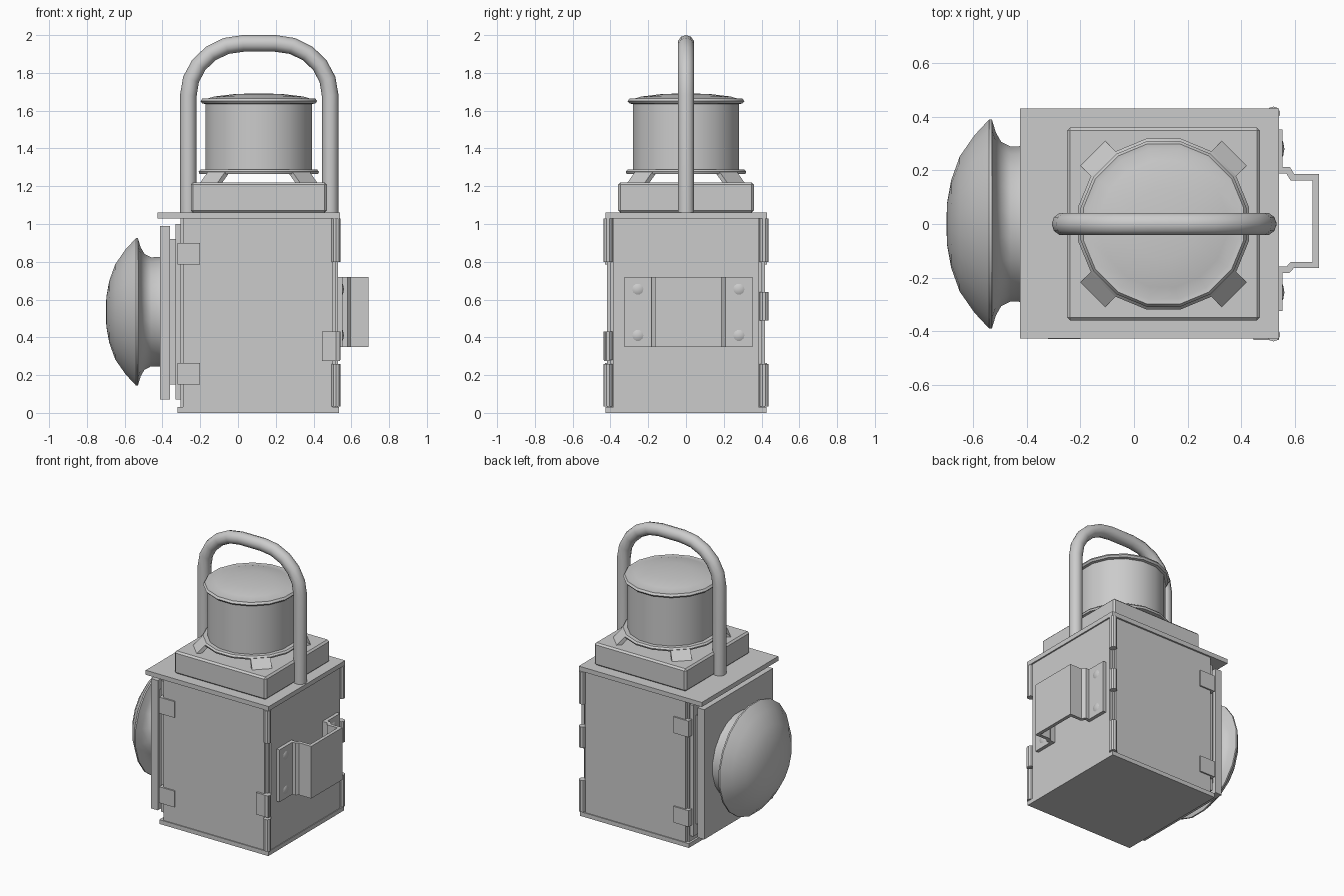
import bpy, bmesh, math
from mathutils import Vector, Matrix

cube = bpy.data.objects.get("Cube")
if cube:
    bpy.data.objects.remove(cube, do_unlink=True)

grey = bpy.data.materials.new("plain_grey")
grey.use_nodes = True
grey.diffuse_color = (0.6, 0.6, 0.6, 1)
grey.node_tree.nodes["Principled BSDF"].inputs["Base Color"].default_value = (0.6, 0.6, 0.6, 1)


def finish(name, bm, smooth=False):
    bmesh.ops.recalc_face_normals(bm, faces=bm.faces)
    mesh = bpy.data.meshes.new(name)
    bm.to_mesh(mesh)
    bm.free()
    mesh.materials.append(grey)
    if smooth:
        mesh.shade_smooth()
        mesh.set_sharp_from_angle(angle=math.radians(35))
    obj = bpy.data.objects.new(name, mesh)
    bpy.context.collection.objects.link(obj)
    return obj


def box(name, xs, ys, zs, bevel=0):
    """Box spanning the given ranges."""
    bm = bmesh.new()
    bmesh.ops.create_cube(bm, size=1)
    for v in bm.verts:
        v.co = [r[0] if c < 0 else r[1] for c, r in zip(v.co, (xs, ys, zs))]
    obj = finish(name, bm)
    if bevel:
        mod = obj.modifiers.new("bevel", 'BEVEL')
        mod.width, mod.segments = bevel, 1
    return obj


def lathe(name, profile, place, sides=16):
    """Spin a (radius, height) profile round z, then place it."""
    bm = bmesh.new()
    rings = []
    for r, h in profile:
        if r == 0:
            rings.append([bm.verts.new((0, 0, h))] * sides)
        else:
            rings.append([bm.verts.new((r * math.cos(a), r * math.sin(a), h))
                          for a in (math.tau * (i + 0.5) / sides for i in range(sides))])
    for lo, hi in zip(rings, rings[1:]):
        for i in range(sides):
            j = (i + 1) % sides
            bm.faces.new(list(dict.fromkeys((lo[i], lo[j], hi[j], hi[i]))))
    bm.transform(place)
    return finish(name, bm, True)


# Case: base, core, side panels, roof plate and stepped lid
box("base_plate", (-0.32, 0.535), (-0.425, 0.425), (0, 0.03))
box("case_core", (-0.305, 0.515), (-0.4, 0.4), (0.03, 1.03))
for side, s in (("front", -1), ("back", 1)):
    box(side + "_panel", (-0.29, 0.5), sorted((s * 0.39, s * 0.418)), (0.03, 1.03))
box("bracket_side_panel", (0.51, 0.53), (-0.385, 0.385), (0.03, 1.03))
box("roof_plate", (-0.425, 0.54), (-0.427, 0.43), (1.03, 1.062))
box("lid_box", (-0.25, 0.47), (-0.36, 0.36), (1.06, 1.22), 0.012)

# Lens mounting plates
box("door_frame", (-0.33, -0.3), (-0.39, 0.39), (0.07, 1.0))
box("lens_spacer", (-0.365, -0.325), (-0.36, 0.36), (0.15, 0.92))
box("lens_plate", (-0.413, -0.36), (-0.385, 0.385), (0.07, 0.99))

# Corner hinge tubes
for side, s, middle in (("front", -1, (0.28, 0.43)), ("back", 1, (0.49, 0.64))):
    for k, (lo, hi) in enumerate(((0.035, 0.26), middle, (0.8, 1.03))):
        lathe(f"{side}_hinge_{k}", [(0, lo), (0.025, lo), (0.025, hi), (0, hi)],
              Matrix.Translation((0.52, s * 0.413, 0)), 10)

# Clips on the lens-side edges, and the front latch
for side, s in (("front", -1), ("back", 1)):
    for level, zs in (("lower", (0.15, 0.265)), ("upper", (0.785, 0.9))):
        box(f"{side}_{level}_clip", (-0.32, -0.2), sorted((s * 0.39, s * 0.428)), zs)
box("front_latch", (0.445, 0.54), (-0.433, -0.4), (0.275, 0.43))

# Lens housing with flared rim and domed glass, pointing to -x
lathe("lens", [(0, 0.4), (0.295, 0.4), (0.292, 0.46), (0.31, 0.495), (0.345, 0.515),
               (0.395, 0.53), (0.395, 0.54), (0.335, 0.595), (0.255, 0.65),
               (0.165, 0.682), (0.08, 0.697), (0, 0.7)],
      Matrix.Translation((0, 0, 0.535)) @ Matrix.Rotation(-math.pi / 2, 4, 'Y'), 20)

# Chimney with rolled rims and shallow cap
lathe("chimney", [(0, 1.27), (0.29, 1.265), (0.32, 1.265), (0.325, 1.277), (0.315, 1.288),
                  (0.287, 1.288), (0.287, 1.635), (0.305, 1.638), (0.315, 1.65),
                  (0.305, 1.664), (0.285, 1.662), (0.24, 1.675), (0.13, 1.688), (0, 1.692)],
      Matrix.Translation((0.11, 0, 0)))

# Four slanted chimney feet
for i in range(4):
    bm = bmesh.new()
    bmesh.ops.create_cube(bm, size=1)
    for v in bm.verts:
        up = v.co.z > 0
        v.co = Vector(((0.3 if up else 0.36) + v.co.x * 0.035, v.co.y * 0.13, 1.275 if up else 1.215))
    bm.transform(Matrix.Translation((0.11, 0, 0)) @ Matrix.Rotation(math.pi * (0.25 + i / 2), 4, 'Z'))
    finish(f"chimney_foot_{i}", bm)

# Carrying handle: two legs, rounded shoulders, flat top
left, right, reach, shoulder, rise = -0.263, 0.488, 0.29, 1.68, 0.276
arc = [math.pi / 2 * i / 5 for i in range(6)]
path = [(left, 1.05)]
path += [(left + reach * (1 - math.cos(a)), shoulder + rise * math.sin(a)) for a in arc]
path += [(left + right - x, z) for x, z in reversed(path)]
curve = bpy.data.curves.new("handle", 'CURVE')
curve.dimensions = '3D'
curve.bevel_depth, curve.bevel_resolution, curve.use_fill_caps = 0.044, 3, True
spline = curve.splines.new('POLY')
spline.points.add(len(path) - 1)
for p, (x, z) in zip(spline.points, path):
    p.co = (x, 0, z, 1)
spline.use_smooth = True
curve.materials.append(grey)
bpy.context.collection.objects.link(bpy.data.objects.new("handle", curve))

# Bent strap bracket on the +x side
outline = [(0.542, -0.325), (0.542, -0.17), (0.575, -0.17), (0.59, -0.153), (0.678, -0.153),
           (0.678, 0.175), (0.59, 0.175), (0.575, 0.2), (0.542, 0.2), (0.542, 0.352)]
bm = bmesh.new()
columns = [[bm.verts.new((x, y, z)) for z in (0.35, 0.72)] for x, y in outline]
for a, b in zip(columns, columns[1:]):
    bm.faces.new((a[0], b[0], b[1], a[1]))
strap = finish("strap_bracket", bm)
mod = strap.modifiers.new("thickness", 'SOLIDIFY')
mod.thickness, mod.offset, mod.use_even_offset = 0.024, 0, True

# Domed rivets
for y in (-0.255, 0.28):
    for z in (0.41, 0.655):
        lathe("bracket_rivet", [(0, 0), (0.035, 0), (0.027, 0.006), (0, 0.011)],
              Matrix.Translation((0.55, y, z)) @ Matrix.Rotation(math.pi / 2, 4, 'Y'), 10)
